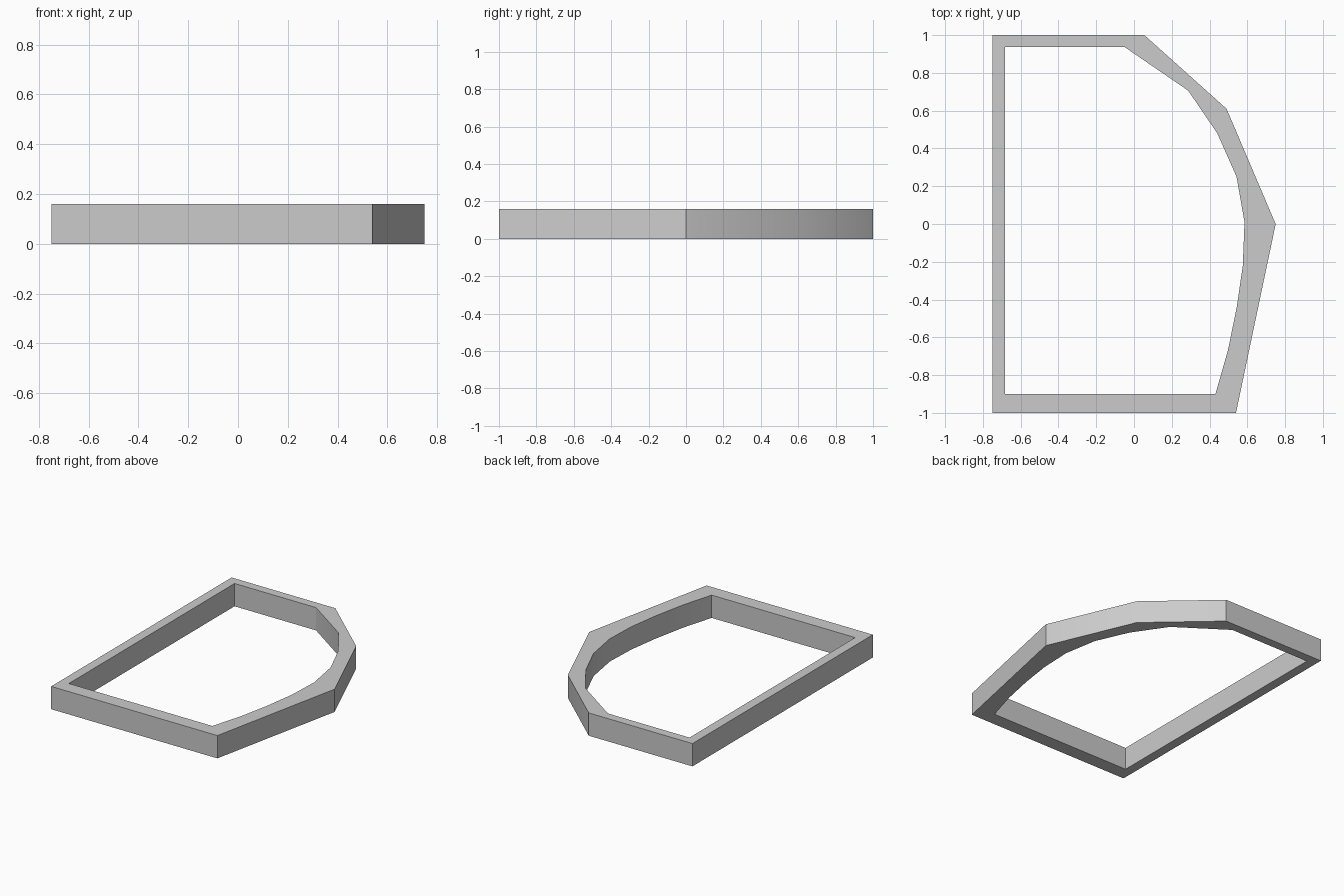
import bpy
import bmesh
from mathutils import Vector

cube = bpy.data.objects.get("Cube")
if cube:
    bpy.data.objects.remove(cube, do_unlink=True)

HEIGHT = 0.16

# Plan outlines of the frame, both anticlockwise
outer = [(-0.75, -1), (0.54, -1), (0.75, 0), (0.49, 0.61), (0.055, 1), (-0.75, 1)]
inner = [(-0.683, -0.9), (0.431, -0.9), (0.497, -0.67), (0.544, -0.44),
         (0.576, -0.22), (0.585, 0.01), (0.543, 0.25), (0.441, 0.48),
         (0.287, 0.706), (-0.05, 0.937), (-0.683, 0.937)]


def add_loop(bm, points):
    verts = [bm.verts.new((x, y, 0)) for x, y in points]
    return [bm.edges.new((a, b)) for a, b in zip(verts, verts[1:] + verts[:1])]


# Flat ring between the outlines, raised into a solid frame
bm = bmesh.new()
edges = add_loop(bm, outer) + add_loop(bm, inner)
bmesh.ops.triangle_fill(bm, edges=edges, use_beauty=True, normal=Vector((0, 0, 1)))
raised = bmesh.ops.extrude_face_region(bm, geom=bm.faces[:], use_keep_orig=True)
top = [v for v in raised["geom"] if isinstance(v, bmesh.types.BMVert)]
bmesh.ops.translate(bm, verts=top, vec=(0, 0, HEIGHT))
bmesh.ops.recalc_face_normals(bm, faces=bm.faces[:])

mesh = bpy.data.meshes.new("frame")
bm.to_mesh(mesh)
bm.free()
frame = bpy.data.objects.new("frame", mesh)
bpy.context.collection.objects.link(frame)

# Plain grey material
grey = bpy.data.materials.new("light grey")
grey.use_nodes = True
colour = (0.6, 0.6, 0.6, 1)
grey.diffuse_color = colour
grey.node_tree.nodes["Principled BSDF"].inputs["Base Color"].default_value = colour
mesh.materials.append(grey)

# Smooth the gentle bends, keep the corners crisp
bpy.ops.object.select_all(action="DESELECT")
frame.select_set(True)
bpy.context.view_layer.objects.active = frame
bpy.ops.object.shade_smooth_by_angle()
